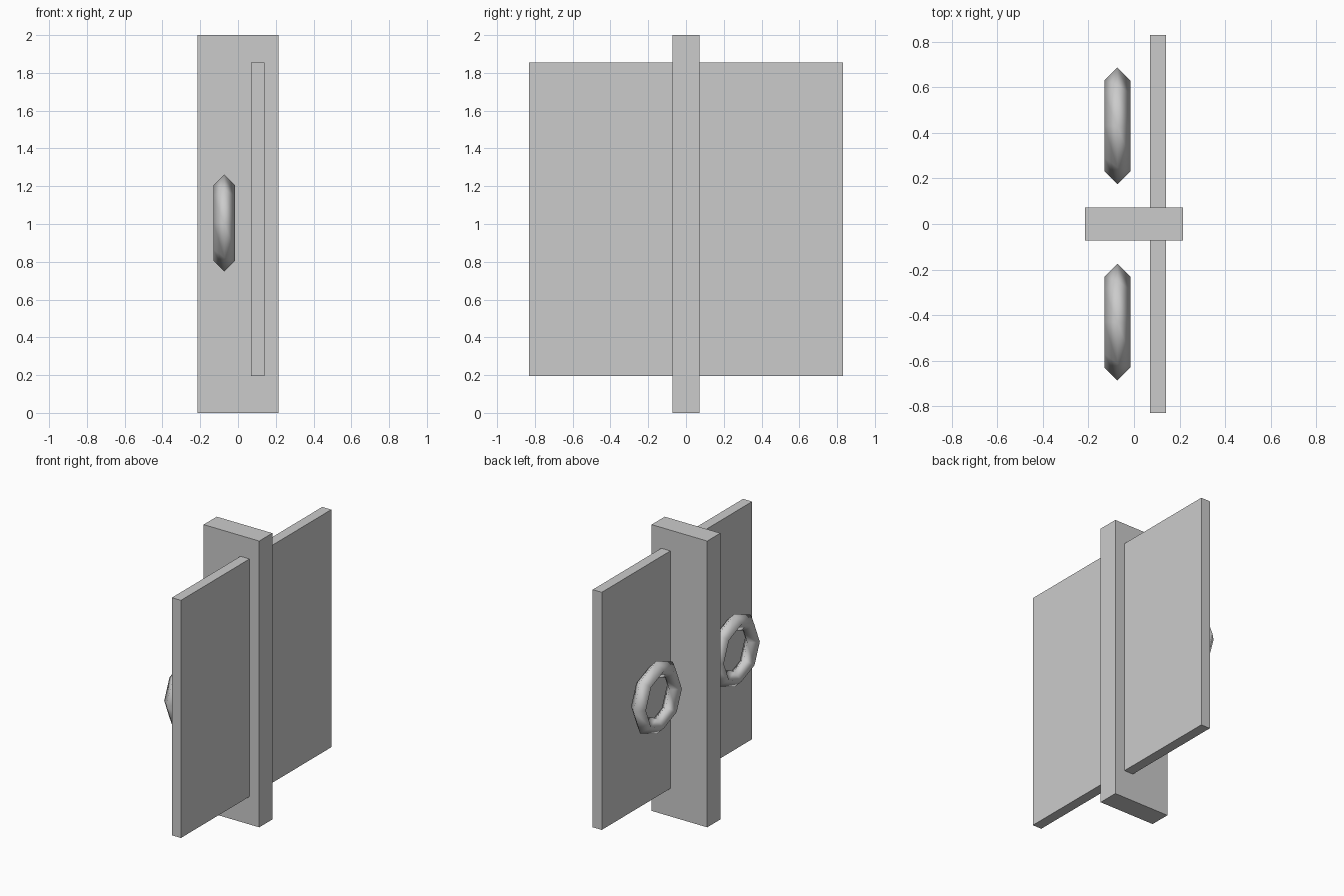
import bpy
from math import pi

if "Cube" in bpy.data.objects:
    bpy.data.objects.remove(bpy.data.objects["Cube"])


def box(name, size, centre):
    bpy.ops.mesh.primitive_cube_add(size=1, location=centre)
    obj = bpy.context.object
    obj.name = name
    obj.scale = size
    bpy.ops.object.transform_apply(location=False, rotation=False, scale=True)
    return obj


# Upright centre post
box("centre_post", (0.43, 0.145, 2.0), (0, 0, 1.0))

# Thin square panel running through the post
box("door_panel", (0.07, 1.66, 1.66), (0.105, 0, 1.025))

# Octagonal ring handle on each side of the post, axis along x
for side, label in ((-1, "front"), (1, "back")):
    bpy.ops.mesh.primitive_torus_add(
        major_segments=8, minor_segments=4,
        major_radius=0.199, minor_radius=0.057,
        location=(-0.073, side * 0.43, 1.005), rotation=(0, pi / 2, 0))
    ring = bpy.context.object
    ring.name = label + "_ring_handle"
    bpy.ops.object.shade_smooth()
